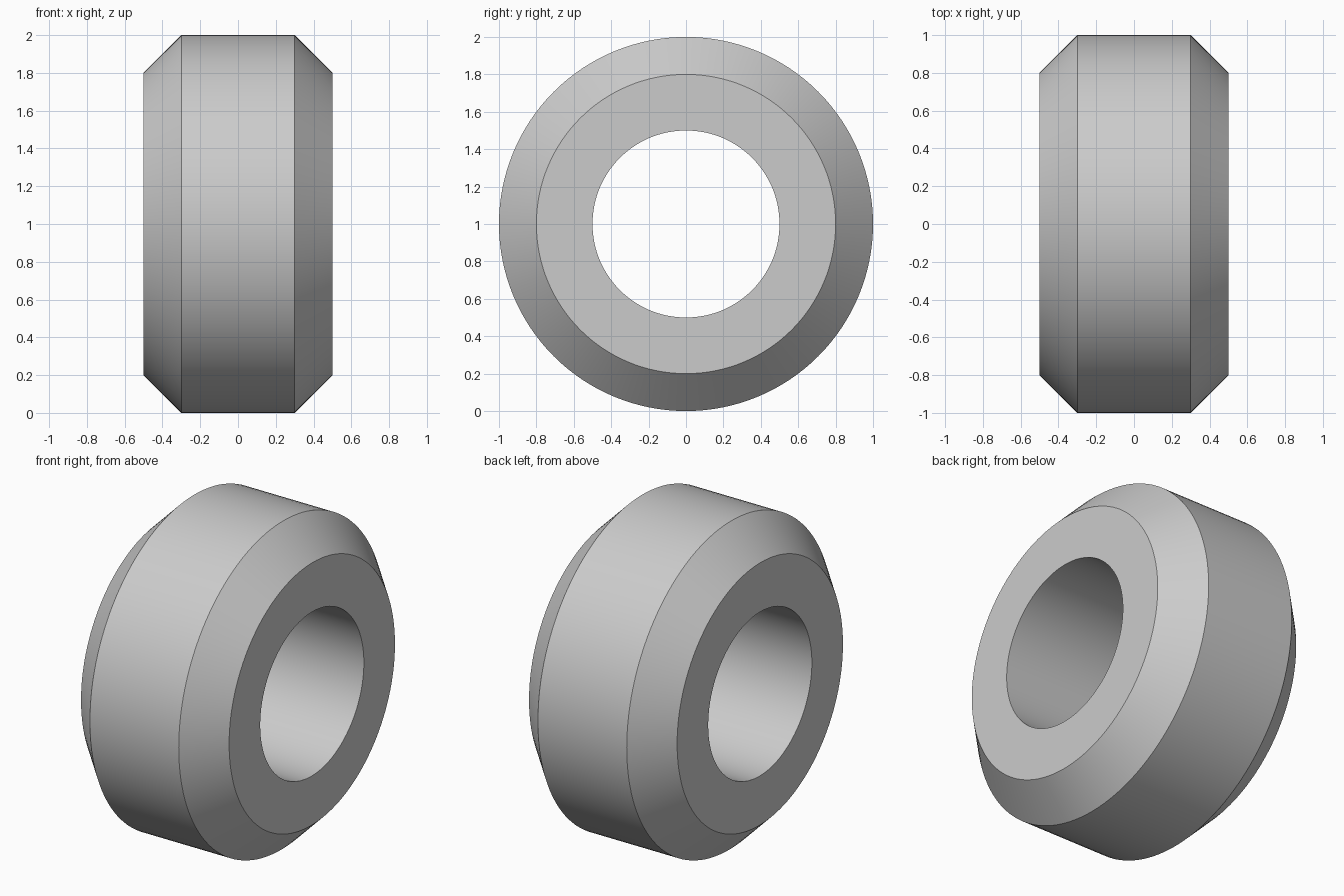
import bpy
import bmesh
import math
from mathutils import Vector

cube = bpy.data.objects.get("Cube")
if cube:
    bpy.data.objects.remove(cube, do_unlink=True)

SEGMENTS = 128
OUTER, SHOULDER, BORE = 1.0, 0.8, 0.5
HALF_WIDTH, HALF_TREAD = 0.5, 0.3


def make_material(name, rgb):
    mat = bpy.data.materials.new(name)
    mat.use_nodes = True
    colour = (*rgb, 1.0)
    mat.diffuse_color = colour
    mat.node_tree.nodes["Principled BSDF"].inputs["Base Color"].default_value = colour
    return mat


# Ring cross-section as (x, radius): one half, then its mirror image
half = [(HALF_WIDTH, BORE), (HALF_WIDTH, SHOULDER), (HALF_TREAD, OUTER)]
profile = half + [(-x, r) for x, r in reversed(half)]

# Revolve the closed section about the x axis
bm = bmesh.new()
verts = [bm.verts.new((x, 0, r)) for x, r in profile]
edges = [bm.edges.new((a, b)) for a, b in zip(verts, verts[1:] + verts[:1])]
bmesh.ops.spin(bm, geom=verts + edges, cent=Vector((0, 0, 0)), axis=Vector((1, 0, 0)),
               angle=math.tau, steps=SEGMENTS)
bmesh.ops.remove_doubles(bm, verts=bm.verts[:], dist=0.0001)
bmesh.ops.recalc_face_normals(bm, faces=bm.faces[:])
mesh = bpy.data.meshes.new("chamfered_ring")
bm.to_mesh(mesh)
bm.free()

ring = bpy.data.objects.new("chamfered_ring", mesh)
ring.location.z = OUTER
bpy.context.collection.objects.link(ring)
mesh.materials.append(make_material("light_grey", (0.6, 0.6, 0.6)))

# Smooth round the ring, crisp at the chamfers
bpy.ops.object.select_all(action='DESELECT')
ring.select_set(True)
bpy.context.view_layer.objects.active = ring
bpy.ops.object.shade_smooth_by_angle(angle=math.radians(30))
